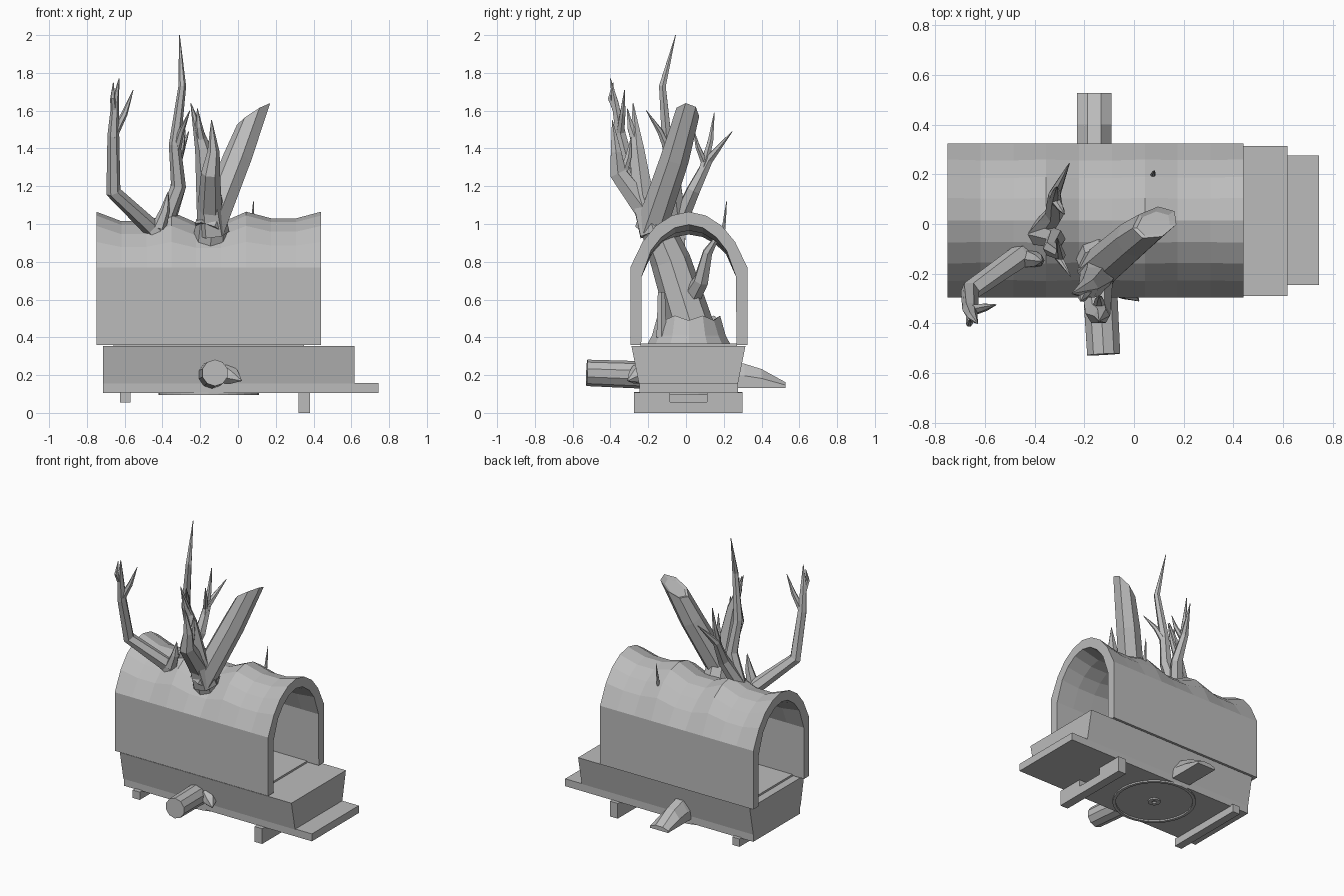
import bpy, bmesh, math
from mathutils import Vector

if "Cube" in bpy.data.objects:
    bpy.data.objects.remove(bpy.data.objects["Cube"])

GREY = bpy.data.materials.new("weathered_grey")
GREY.diffuse_color = (0.5, 0.5, 0.5, 1)
GREY.use_nodes = True
GREY.node_tree.nodes["Principled BSDF"].inputs["Base Color"].default_value = GREY.diffuse_color


def loft(name, rings, closed_ends=True):
    """Skin a row of matching rings into one flat-shaded object."""
    bm = bmesh.new()
    rows = [[bm.verts.new(p) for p in ring] for ring in rings]
    n = len(rows[0])
    for a, b in zip(rows, rows[1:]):
        for i in range(n):
            j = (i + 1) % n
            bm.faces.new((a[i], a[j], b[j], b[i]))
    if closed_ends:
        bm.faces.new(rows[0])
        bm.faces.new(rows[-1])
    bmesh.ops.recalc_face_normals(bm, faces=bm.faces)
    me = bpy.data.meshes.new(name)
    bm.to_mesh(me)
    bm.free()
    me.materials.append(GREY)
    ob = bpy.data.objects.new(name, me)
    bpy.context.collection.objects.link(ob)
    return ob


def slab(x, y, z, grow=0):
    """Rectangle ring, centred on the wagon's middle line."""
    w = y + grow
    return [(x[0], .013 - w, z), (x[1], .013 - w, z), (x[1], .013 + w, z), (x[0], .013 + w, z)]


def box(name, x, y, z):
    loft(name, [[(a, b, c) for a, b in ((x[0], y[0]), (x[1], y[0]), (x[1], y[1]), (x[0], y[1]))]
                for c in z])


def circle(x, y, r, z, n, jag=0):
    return [(x + r * math.cos(2 * math.pi * i / n), y + r * math.sin(2 * math.pi * i / n),
             z + jag * (i % 2)) for i in range(n)]


def limb(name, r0, *pts, r1=.002, sides=6, slant=0):
    """Branch tapering from r0 to r1; slant gives a snapped, hollow end."""
    ps = [Vector(p) for p in pts]
    last = len(ps) - 1
    rings = []
    for k, p in enumerate(ps):
        d = (ps[min(k + 1, last)] - ps[max(k - 1, 0)]).normalized()
        u = d.cross(Vector((0, 1, 0)) if abs(d.y) < .9 else Vector((1, 0, 0))).normalized()
        v = d.cross(u)
        r = r1 + (r0 - r1) * (1 - k / last) ** .65
        for scale, sink in ((1, 0), (.75, .015)) if slant and k == last else ((1, 0),):
            ring = []
            for i in range(sides):
                a = 2 * math.pi * i / sides
                o = (u * math.cos(a) + v * math.sin(a)) * r * scale
                if k == last:
                    o += d * (o.x * slant - sink)
                ring.append(p + o)
            rings.append(ring)
    return loft(name, rings)


def twig(name, r, start, tip, bow=.03):
    """Side twig that bows away from the wagon's centre, then up to its tip."""
    a, b = Vector(start), Vector(tip)
    out = Vector((b.x - a.x, b.y - a.y, 0)).normalized() * bow
    limb(name, r, a, a.lerp(b, .5) + out, b)


# Wagon bed with flared sides and a longer bottom plate
bed = (-.715, .617)
loft("wagon_bed", [slab(bed, .262, .155), slab(bed, .298, .335), slab(bed, .302, .355)])
box("bottom_plate", (-.715, .745), (-.245, .275), (.105, .157))
box("canopy_sill", (-.66, .35), (-.24, .27), (.35, .368))

# Axle beams
box("rear_axle_beam", (-.625, -.57), (-.275, .3), (.055, .11))
box("front_axle_beam", (.32, .38), (-.275, .3), (0, .058))
for side, span in (("near", (-.275, -.085)), ("far", (.11, .3))):
    box("front_axle_block_" + side, (.32, .38), span, (.055, .107))

# Turntable ring and hub beneath the bed
for name, r0, r1 in (("turntable_ring", .245, .265), ("turntable_hub", .015, .04)):
    loft(name, [circle(-.155, .015, r, z, 32) for r, z in
                ((r0, .11), (r0, .095), (r1, .095), (r1, .11))], False)

# Canopy: arched shell that sags between four hoops
OUTER = [(.31, .36), (.31, .77), (.245, .905), (.175, .99), (.09, 1.045), (0, 1.065)]
INNER = [(.252, .36), (.25, .72), (.2, .86), (.145, .93), (.075, .98), (0, .997)]


def arch(half):
    return half + [(-y, z) for y, z in half[-2::-1]]


canopy = []
for step in range(10):
    sag = (.05, .058, .035)[min(step // 3, 2)] if step % 3 else 0
    ring = []
    for y, z in arch(OUTER) + arch(INNER)[::-1]:
        f = sag * max(0, min(1, (z - .77) / .25))
        ring.append((-.75 + step * 1.19 / 9, .015 + y * (1 - f * .6), z - f))
    canopy.append(ring)
loft("canopy", canopy)

# Broken stump on the floor inside, with jagged rim
loft("stump", [circle(-.13, .015, r, z, 14, jag) for r, z, jag in
               ((.23, .355, 0), (.2, .41, 0), (.17, .49, .025), (.1, .47, 0), (.04, .5, 0))])

# Main trunk ending in a snapped, hollow limb
limb("trunk", .12, (-.12, .03, .45), (-.15, -.08, .8), (-.14, -.17, 1.02), r1=.082, sides=8)
limb("snapped_limb", .085, (-.15, -.19, .97), (0, -.06, 1.35), (.085, .005, 1.58),
     r1=.066, sides=7, slant=1.4)

# Main branches growing through the roof
limb("left_branch", .055, (-.3, -.1, .82), (-.46, -.13, .98), (-.66, -.27, 1.17),
     (-.66, -.345, 1.47), (-.65, -.375, 1.64), (-.63, -.4, 1.77))
limb("tall_branch", .055, (-.3, -.06, .8), (-.39, -.04, 1.0), (-.315, -.06, 1.2),
     (-.335, -.1, 1.42), (-.295, -.125, 1.73), (-.31, -.055, 2.0))
limb("back_branch", .05, (-.39, -.05, .98), (-.32, .04, 1.18), (-.32, .12, 1.34), (-.26, .245, 1.49))
limb("front_branch", .085, (-.13, -.17, .95), (-.155, -.23, 1.15), (-.185, -.26, 1.4),
     (-.25, -.28, 1.64))
limb("front_bough", .065, (-.15, -.22, 1.08), (-.145, -.36, 1.27), (-.13, -.37, 1.38),
     (-.14, -.39, 1.55))

# Twigs and stubs
twig("left_fork", .025, (-.665, -.35, 1.46), (-.555, -.325, 1.71), .01)
twig("left_twig", .02, (-.655, -.36, 1.58), (-.66, -.385, 1.75))
twig("left_stub", .04, (-.42, -.14, .98), (-.37, -.15, 1.17), .01)
twig("tall_twig", .025, (-.33, -.09, 1.38), (-.255, -.21, 1.6), -.015)
twig("back_fork", .025, (-.32, .09, 1.29), (-.31, .15, 1.59), .01)
twig("back_twig", .02, (-.32, .1, 1.32), (-.28, .04, 1.5), .01)
twig("front_fork", .03, (-.19, -.26, 1.42), (-.215, -.31, 1.61), .01)
twig("front_twig", .028, (-.14, -.34, 1.25), (-.14, -.29, 1.46), .01)
twig("roof_twig", .012, (.075, .195, .94), (.082, .215, 1.12), 0)
twig("side_root_spike", .06, (-.06, -.24, .21), (.02, -.31, .17), 0)
limb("inner_branch", .055, (-.11, .02, .6), (-.02, .08, .7), (.03, .115, .85), (.08, .195, .98))
limb("inner_post", .03, (-.02, -.13, .4), (-.02, -.13, .64), r1=.022)

# Log through the front side
limb("side_log", .073, (-.14, -.2, .2), (-.122, -.525, .212), r1=.07, sides=10)

# Flattened root through the back side
root = []
for y, top in ((.22, .27), (.31, .26), (.4, .232), (.527, .162)):
    root.append([(-.16 + .07 * a, y, .133 + (top - .133) * b) for a, b in
                 ((-1, 0), (1, 0), (1, .5), (.4, 1), (-.4, 1), (-1, .5))])
loft("back_root", root)
